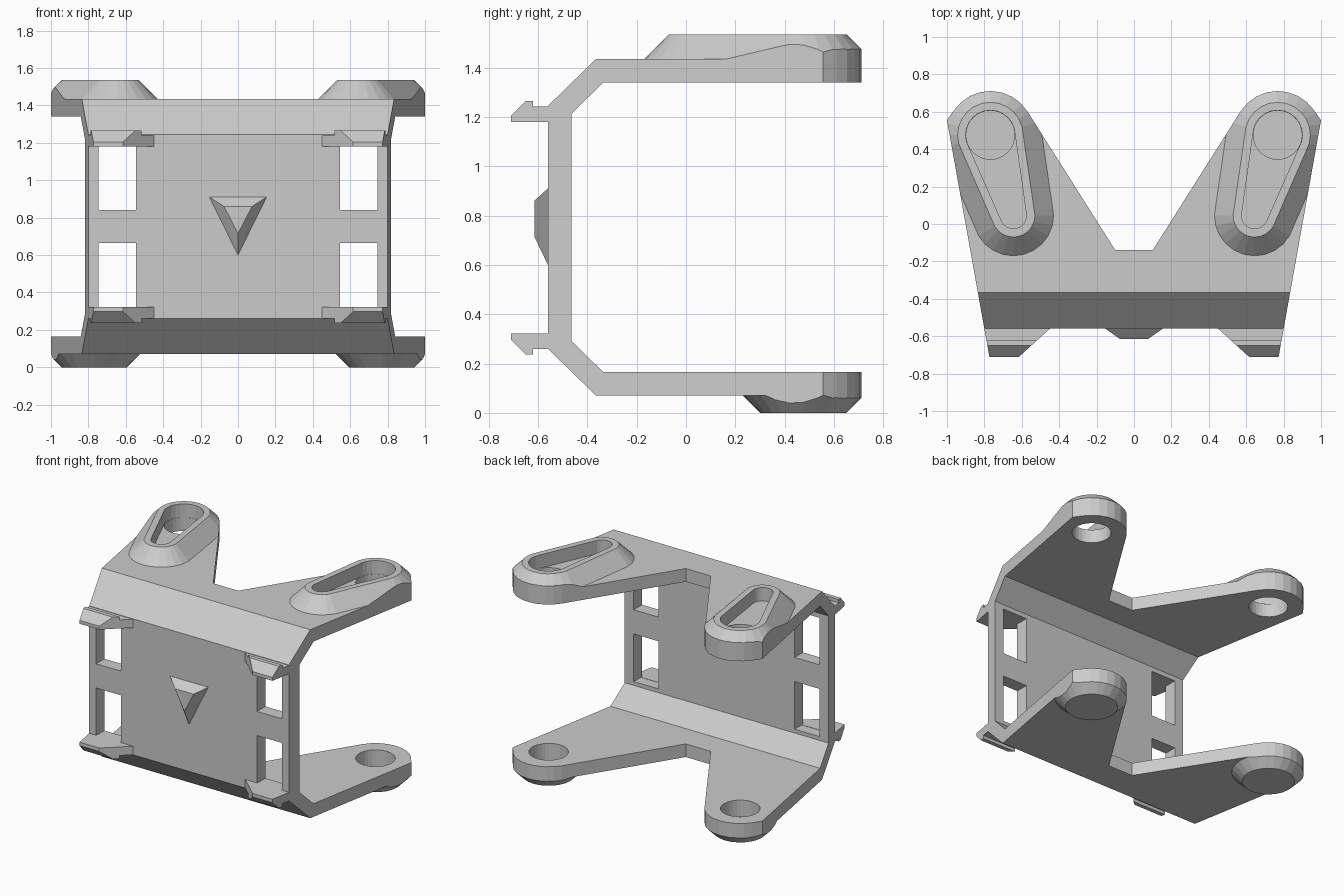
import bpy, bmesh
from math import sin, cos, radians, tau

if "Cube" in bpy.data.objects:
    bpy.data.objects.remove(bpy.data.objects["Cube"])

MID = 0.7675          # mirror height between the lower and upper arms
CX, CY = 0.768, 0.476  # centre of each arm end


def finish(name, bm):
    bmesh.ops.recalc_face_normals(bm, faces=bm.faces[:])
    me = bpy.data.meshes.new(name)
    bm.to_mesh(me)
    bm.free()
    ob = bpy.data.objects.new(name, me)
    bpy.context.collection.objects.link(ob)
    return ob


def loft(name, a, b):
    """Solid between two matching point loops."""
    bm = bmesh.new()
    va, vb = [bm.verts.new(p) for p in a], [bm.verts.new(p) for p in b]
    bm.faces.new(va)
    bm.faces.new(vb[::-1])
    n = len(va)
    for i in range(n):
        bm.faces.new((va[i], vb[i], vb[(i + 1) % n], va[(i + 1) % n]))
    return finish(name, bm)


def hull(name, pts):
    """Convex solid around points, flat areas merged."""
    bm = bmesh.new()
    for p in pts:
        bm.verts.new(p)
    res = bmesh.ops.convex_hull(bm, input=bm.verts[:])
    junk = {g for g in res['geom_interior'] + res['geom_unused'] if isinstance(g, bmesh.types.BMVert)}
    bmesh.ops.delete(bm, geom=list(junk), context='VERTS')
    bmesh.ops.dissolve_limit(bm, angle_limit=radians(0.5), verts=bm.verts[:], edges=bm.edges[:])
    return finish(name, bm)


def ring(x, y, z, r, n=24):
    return [(x + r * cos(tau * i / n), y + r * sin(tau * i / n), z) for i in range(n)]


def box(x0, x1, y0, y1, z0, z1):
    return hull("window_cutter", [(x, y, z) for x in (x0, x1) for y in (y0, y1) for z in (z0, z1)])


def boolean(ob, tool, op):
    m = ob.modifiers.new("bool", 'BOOLEAN')
    m.object, m.operation, m.solver = tool, op, 'EXACT'
    bpy.context.view_layer.objects.active = ob
    bpy.ops.object.modifier_apply(modifier=m.name)
    bpy.data.objects.remove(tool)


def side_x(y):
    return 0.835 + 0.179 * (y + 0.365)


# C-shaped bracket profile, extruded across the width
half = [(0.8, 0.07), (-0.365, 0.07), (-0.56, 0.26)]
inner = [(-0.465, 0.292), (-0.335, 0.165), (0.8, 0.165)]
flip = lambda pts: [(y, 2 * MID - 0.03 - z) for y, z in pts[::-1]]
prof = half + flip(half) + flip(inner) + inner
body = loft("bracket", [(-1.2, y, z) for y, z in prof], [(1.2, y, z) for y, z in prof])

# Raised pads on top, round cups underneath
for s in (-1, 1):
    pad = []
    for z, d in ((1.535, 0), (1.395, 0.14)):
        pad += ring(s * CX, CY, z, 0.175 + d) + ring(s * 0.645, 0.045, z, 0.115 + d)
    boolean(body, hull("pad", pad), 'UNION')
    boolean(body, hull("cup", ring(s * CX, CY, 0, 0.175) + ring(s * CX, CY, 0.11, 0.285)), 'UNION')

# Trim everything to the forked plan outline
arc = [(CX + 0.235 * cos(radians(a)), CY + 0.235 * sin(radians(a))) for a in range(35, 148, 14)]
right = [(side_x(-0.62), -0.62), (1.0, 0.555)] + arc + [(0.1, -0.14)]
plan = right + [(-x, y) for x, y in right[::-1]]
boolean(body, loft("trim", [(x, y, -0.2) for x, y in plan], [(x, y, 1.8) for x, y in plan]), 'INTERSECT')

# Holes, tapered slots and wall windows
for s in (-1, 1):
    slot = []
    for z in (1.438, 1.6):
        slot += ring(s * CX, CY, z, 0.132) + ring(s * 0.645, 0.045, z, 0.07)
    boolean(body, hull("slot_cutter", slot), 'DIFFERENCE')
    for z0, z1 in ((0.045, 0.3), (1.2, 1.5)):
        boolean(body, hull("hole_cutter", ring(s * CX, CY, z0, 0.13, 32) + ring(s * CX, CY, z1, 0.13, 32)),
                'DIFFERENCE')
    for z0, z1 in ((0.32, 0.665), (0.84, 1.18)):
        boolean(body, box(s * 0.545, s * 0.745, -0.7, -0.4, z0, z1), 'DIFFERENCE')

# Four hooked clips on the front wall
hook = [(-0.545, 1.18), (-0.71, 1.18), (-0.71, 1.205), (-0.65, 1.265),
        (-0.62, 1.265), (-0.62, 1.242), (-0.545, 1.242)]
for s in (-1, 1):
    for level in ("upper", "lower"):
        pts = hook if level == "upper" else [(y, 1.502 - z) for y, z in hook]
        loft(f"{level}_clip_{'right' if s > 0 else 'left'}",
             [(s * (0.45 - 1.1 * (y + 0.56)), y, z) for y, z in pts],
             [(s * side_x(y), y, z) for y, z in pts])

# Raised triangular pointer
hull("pointer", [(-0.16, -0.555, 0.915), (0.16, -0.555, 0.915), (0, -0.555, 0.59),
                 (-0.075, -0.615, 0.86), (0.075, -0.615, 0.86), (0, -0.615, 0.715)])
